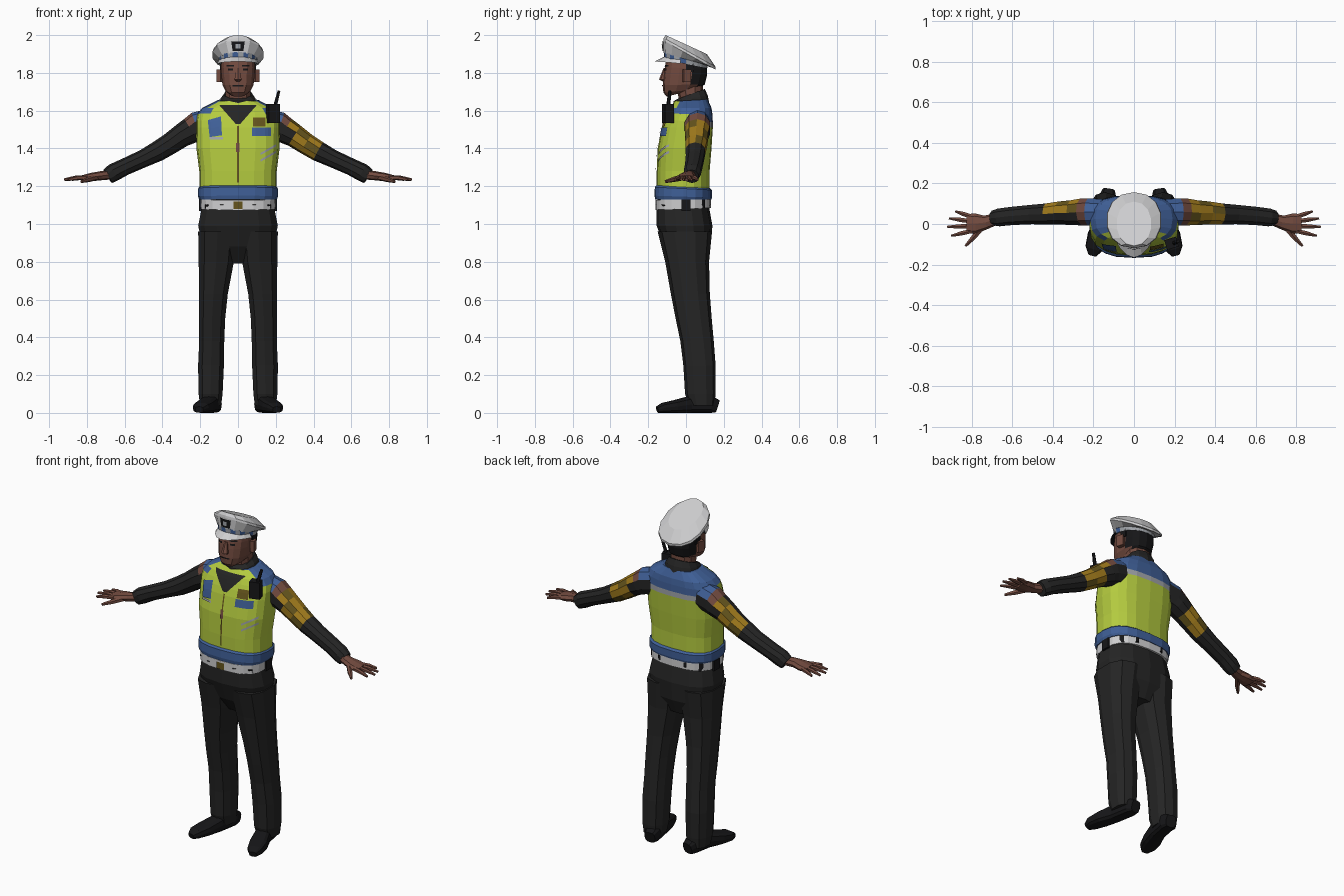
import bpy, bmesh, math
from mathutils import Vector
from mathutils.bvhtree import BVHTree

cube = bpy.data.objects.get("Cube")
if cube:
    bpy.data.objects.remove(cube, do_unlink=True)

COLOURS = {
    "hi_vis_yellow": (0.46, 0.60, 0.05), "blue_trim": (0.05, 0.115, 0.31),
    "black_cloth": (0.018, 0.018, 0.018), "skin": (0.17, 0.07, 0.05),
    "white": (0.62, 0.62, 0.63), "gold": (0.36, 0.20, 0.012),
    "olive": (0.13, 0.09, 0.012), "silver": (0.36, 0.38, 0.41),
    "near_black": (0.008, 0.008, 0.009),
}
MATS = {}
for key, rgb in COLOURS.items():
    m = bpy.data.materials.new(key)
    m.use_nodes = True
    m.diffuse_color = (*rgb, 1)
    bsdf = m.node_tree.nodes["Principled BSDF"]
    bsdf.inputs["Base Color"].default_value = (*rgb, 1)
    bsdf.inputs["Roughness"].default_value = 0.8
    MATS[key] = m


def finish(bm, name, colour):
    """Turn a bmesh into an object; colour is a name or a rule(centre, normal, index)."""
    bm.normal_update()
    me = bpy.data.meshes.new(name)
    slots = []
    for i, f in enumerate(bm.faces):
        key = colour if isinstance(colour, str) else colour(f.calc_center_median(), f.normal, i)
        if key not in slots:
            slots.append(key)
            me.materials.append(MATS[key])
        f.material_index = slots.index(key)
    bm.to_mesh(me)
    bm.free()
    ob = bpy.data.objects.new(name, me)
    bpy.context.collection.objects.link(ob)
    return ob


def unit_ring(n, e):
    """Superellipse outline starting at the front."""
    out = []
    for k in range(n):
        a = math.tau * k / n - math.pi / 2
        c, s = math.cos(a), math.sin(a)
        out.append((math.copysign(abs(c) ** (2 / e), c), math.copysign(abs(s) ** (2 / e), s)))
    return out


def skin_rings(name, rings, colour):
    bm = bmesh.new()
    vs = [[bm.verts.new(p) for p in r] for r in rings]
    n = len(vs[0])
    for a, b in zip(vs, vs[1:]):
        for k in range(n):
            bm.faces.new((a[k], a[(k + 1) % n], b[(k + 1) % n], b[k]))
    bm.faces.new(vs[0][::-1])
    bm.faces.new(vs[-1])
    bmesh.ops.recalc_face_normals(bm, faces=bm.faces)
    return finish(bm, name, colour)


def loft(name, rings, colour, n=16, e=2.4, cx=None):
    """Upright loft; ring = half width, front y, front z, back y, back z."""
    shape = unit_ring(n, e)
    out = []
    for j, (rx, yf, zf, yb, zb) in enumerate(rings):
        x0 = cx[j] if cx else 0
        out.append([(x0 + rx * c, yf + (yb - yf) * (s + 1) / 2, zf + (zb - zf) * (s + 1) / 2)
                    for c, s in shape])
    return skin_rings(name, out, colour)


def tube(name, pts, colour, n=10, e=2.2):
    """Loft along a path; point = x, y, z, sideways radius, upright radius."""
    cs = [Vector(p[:3]) for p in pts]
    out = []
    for i, p in enumerate(pts):
        t = (cs[min(i + 1, len(cs) - 1)] - cs[max(i - 1, 0)]).normalized()
        side = t.cross(Vector((0, 0, 1))).normalized()
        up = side.cross(t)
        out.append([cs[i] + side * (p[3] * c) + up * (p[4] * s) for c, s in unit_ring(n, e)])
    return skin_rings(name, out, colour)


def box(name, loc, size, colour, turn=0):
    bm = bmesh.new()
    bmesh.ops.create_cube(bm, size=1)
    bmesh.ops.scale(bm, vec=size, verts=bm.verts)
    ob = finish(bm, name, colour)
    ob.location, ob.rotation_euler = loc, (0, 0, turn)
    return ob


def patch(name, target, corners, colour, side=-1, steps=6):
    """Thin plate laid on the front (or back) of a part; corners are x, z."""
    me = target.data
    tree = BVHTree.FromPolygons([v.co for v in me.vertices], [p.vertices[:] for p in me.polygons])
    a, b, c, d = [Vector(p) for p in corners]
    bm = bmesh.new()
    grid = []
    for i in range(steps + 1):
        v = i / steps
        row = []
        for j in range(steps + 1):
            q = a.lerp(b, j / steps).lerp(d.lerp(c, j / steps), v)
            hit = tree.ray_cast(Vector((q.x, side, q.y)), Vector((0, -side, 0)))[0]
            hit = hit or tree.find_nearest(Vector((q.x, side * 0.1, q.y)))[0]
            row.append(bm.verts.new(hit + Vector((0, side * 0.006, 0))))
        grid.append(row)
    for r, t in zip(grid, grid[1:]):
        for j in range(steps):
            bm.faces.new((r[j], r[j + 1], t[j + 1], t[j]))
    return finish(bm, name, colour)


def rect(x0, x1, z0, z1):
    return [(x0, z0), (x1, z0), (x1, z1), (x0, z1)]


# Vest: yellow body, silver back stripe, blue shoulder yoke
def vest_rule(c, n, i):
    if c.z > 1.58:
        return "hi_vis_yellow" if c.y < -0.03 and abs(c.x) < 0.13 else "blue_trim"
    if c.y > 0.04 and c.z > 1.51:
        return "silver" if c.z < 1.545 else "blue_trim"
    return "hi_vis_yellow"


vest = loft("vest", [(.205, -.155, 1.17, .125, 1.17), (.205, -.155, 1.28, .125, 1.28),
                     (.22, -.15, 1.40, .135, 1.40), (.222, -.128, 1.51, .142, 1.51),
                     (.222, -.115, 1.55, .142, 1.54), (.215, -.10, 1.585, .14, 1.58),
                     (.19, -.085, 1.615, .135, 1.615), (.11, -.06, 1.65, .115, 1.66)],
            vest_rule, n=20, e=2.7)
loft("vest_hem", [(.205, -.163, 1.13, .135, 1.13), (.212, -.167, 1.15, .138, 1.14),
                  (.212, -.165, 1.195, .138, 1.18), (.203, -.155, 1.205, .125, 1.19)],
     "blue_trim", n=20, e=2.7)
patch("shirt_front", vest, [(-.012, 1.53), (.012, 1.53), (.10, 1.63), (-.10, 1.63)], "black_cloth")
patch("right_pocket", vest, [(-.15, 1.46), (-.085, 1.47), (-.09, 1.57), (-.16, 1.55)], "blue_trim")
patch("left_pocket", vest, rect(.075, .175, 1.465, 1.51), "blue_trim")
patch("left_pocket_flap", vest, rect(.08, .145, 1.515, 1.565), "olive")
patch("right_pocket_edge", vest, rect(-.15, -.08, 1.448, 1.46), "silver")
patch("zip", vest, rect(-.004, .004, 1.22, 1.52), "olive")
patch("zip_pull", vest, rect(-.01, .008, 1.38, 1.43), "skin")
for k in range(2):
    z = 1.33 + k * .035
    patch("left_reflective_fold", vest, [(.12, z), (.2, z + .045), (.2, z + .057), (.12, z + .012)], "silver")

# Collar, radio and aerial
loft("collar", [(.11, -.075, 1.60, .125, 1.63), (.092, -.065, 1.65, .115, 1.68),
                (.075, -.05, 1.66, .10, 1.715)], "black_cloth", n=12)
box("radio", (.185, -.095, 1.585), (.06, .05, .10), "near_black", .3)
tube("radio_aerial", [(.195, -.095, 1.62, .011, .011), (.217, -.085, 1.705, .008, .008)], "near_black", n=6)

# Belt with loops and buckle
belt = loft("belt", [(.198, -.162, 1.075, .132, 1.085), (.2, -.162, 1.128, .132, 1.132)], "white", n=20, e=2.7)
loft("shirt_waist", [(.19, -.15, 1.10, .12, 1.10), (.195, -.152, 1.16, .122, 1.16)], "black_cloth", e=2.7)
for side in (-1, 1):
    for x in (-.165, -.085, .085, .165):
        patch("belt_loop", belt, rect(x - .009, x + .009, 1.075, 1.13), "near_black", side, 2)
    box("belt_pouch", (side * .197, 0, 1.10), (.02, .05, .06), "near_black")
patch("buckle", belt, rect(-.025, .025, 1.08, 1.12), "olive", -1, 2)

# Trousers
loft("trouser_seat", [(.08, -.05, .79, .09, .79), (.19, -.115, .88, .13, .88),
                      (.215, -.155, .99, .14, .99), (.195, -.155, 1.09, .122, 1.09)],
     "black_cloth", n=14, e=2.6)
for s, tag in ((1, "left"), (-1, "right")):
    leg = [(.145, .058, .015, .15, .04), (.145, .066, -.005, .157, .10), (.143, .071, -.014, .157, .25),
           (.139, .069, -.03, .147, .38), (.137, .072, -.055, .136, .50), (.13, .079, -.08, .126, .63),
           (.115, .097, -.11, .122, .80), (.108, .107, -.15, .138, .96)]
    loft(tag + "_trouser_leg", [(r, f, z, b, z) for _, r, f, b, z in leg], "black_cloth",
         n=10, e=2.5, cx=[s * p[0] for p in leg])

    # Shoes, toes turned out
    shoe = [(.125, .165, .032, .035), (.13, .13, .045, .046), (.15, .02, .045, .045),
            (.178, -.06, .052, .034), (.197, -.12, .044, .027), (.205, -.152, .022, .017)]
    tube(tag + "_shoe", [(s * x, y, h, w, h) for x, y, w, h in shoe], "near_black", n=12, e=3)

    # Sleeves with patterned upper arm
    def sleeve_rule(c, n, i, s=s):
        x = abs(c.x)
        if x < .235:
            return "blue_trim" if n.z > .5 else "black_cloth"
        if x < .285:
            return "skin" if n.z > .2 else "black_cloth"
        if x < .43 and (s > 0 or n.y > .2):
            return "olive" if i * 5 % 3 == 0 else "gold"
        return "black_cloth"

    arm = [(.15, .06, 1.53, .065, .08), (.22, .06, 1.515, .07, .078), (.25, .06, 1.495, .069, .07),
           (.30, .056, 1.467, .064, .062), (.36, .055, 1.425, .059, .057), (.425, .05, 1.385, .054, .054),
           (.50, .047, 1.347, .05, .047), (.60, .04, 1.302, .047, .045), (.66, .033, 1.272, .046, .048),
           (.69, .03, 1.252, .038, .042)]
    tube(tag + "_sleeve", [(s * p[0], *p[1:]) for p in arm], sleeve_rule, n=10)

    # Hand: palm, four fingers and thumb
    palm = [(.67, .028, 1.262, .028, .026), (.73, .008, 1.255, .034, .024),
            (.78, .002, 1.248, .05, .022), (.825, .002, 1.243, .047, .015)]
    tube(tag + "_palm", [(s * p[0], *p[1:]) for p in palm], "skin", n=8)
    for y0, x1, y1 in ((.036, .88, .062), (.013, .912, .028), (-.010, .92, -.014), (-.034, .90, -.058)):
        tube(tag + "_finger", [(s * .80, y0, 1.246, .012, .013), (s * (x1 + .80) / 2, (y0 + y1) / 2, 1.244, .012, .012),
                               (s * x1, y1, 1.235, .006, .007)], "skin", n=6)
    tube(tag + "_thumb", [(s * .745, -.01, 1.248, .016, .016), (s * .79, -.065, 1.236, .014, .014),
                          (s * .83, -.108, 1.225, .007, .008)], "skin", n=6)

# Neck and head, dark hair at the back
loft("neck", [(.07, -.03, 1.60, .09, 1.62), (.07, -.05, 1.74, .09, 1.74)], "skin", n=10)
head = loft("head", [(.042, -.102, 1.675, .0, 1.70), (.066, -.12, 1.695, .07, 1.715),
                     (.084, -.122, 1.735, .10, 1.74), (.09, -.118, 1.79, .112, 1.79),
                     (.092, -.112, 1.83, .112, 1.82), (.088, -.10, 1.89, .10, 1.86)],
            lambda c, n, i: "near_black" if c.y > .035 and c.z > 1.71 else "skin", n=14, e=2.5)
loft("nose", [(.012, -.122, 1.755, -.10, 1.755), (.021, -.143, 1.765, -.10, 1.765),
              (.01, -.119, 1.825, -.10, 1.825)], "skin", n=6)
patch("mouth", head, rect(-.03, .03, 1.729, 1.737), "near_black", -1, 3)
for s in (-1, 1):
    patch("eye", head, rect(s * .04 - .014, s * .04 + .014, 1.812, 1.822), "near_black", -1, 2)
    patch("eyebrow", head, rect(s * .042 - .02, s * .042 + .02, 1.834, 1.842), "near_black", -1, 2)
    box("ear", (s * .097, .005, 1.785), (.024, .04, .065), "skin", s * .3)
    box("sideburn", (s * .089, .02, 1.83), (.012, .04, .05), "near_black")

# Peaked cap: chequered band, tilted crown, visor and badge
loft("cap_band", [(.098, -.115, 1.87, .112, 1.825), (.103, -.118, 1.91, .118, 1.845)],
     lambda c, n, i: "blue_trim" if i % 2 and c.y < .03 else "silver", n=24, e=2.2)
crown = loft("cap_crown", [(.104, -.118, 1.905, .12, 1.838), (.137, -.12, 1.972, .155, 1.818),
                           (.133, -.118, 1.985, .157, 1.832), (.085, -.108, 2.0, .11, 1.90)],
             "white", n=14, e=2.2)
bm = bmesh.new()
rows = []
for k in range(9):
    a = math.pi * (1.08 + .84 * k / 8)
    c, s = math.cos(a), math.sin(a)
    drop = (1 + s) * .015
    top = bm.verts.new((.10 * c, .118 * s, 1.885 - drop))
    tip = bm.verts.new((.116 * c, .05 * s * s * s - .116 * abs(s), 1.86 - drop))
    low = bm.verts.new((.10 * c, .112 * s, 1.862 - drop))
    rows.append((top, tip, low))
for p, q in zip(rows, rows[1:]):
    bm.faces.new((p[0], p[1], q[1], q[0]))
    bm.faces.new((p[1], p[2], q[2], q[1]))
bmesh.ops.recalc_face_normals(bm, faces=bm.faces)
finish(bm, "cap_visor", lambda c, n, i: "near_black" if i % 2 else "white")
patch("cap_badge", crown, [(-.028, 1.915), (.028, 1.915), (.036, 1.965), (-.036, 1.965)], "near_black", -1, 4)
badge = patch("badge_centre", crown, rect(-.012, .012, 1.928, 1.952), "silver", -1, 2)
badge.location.y = -.003
